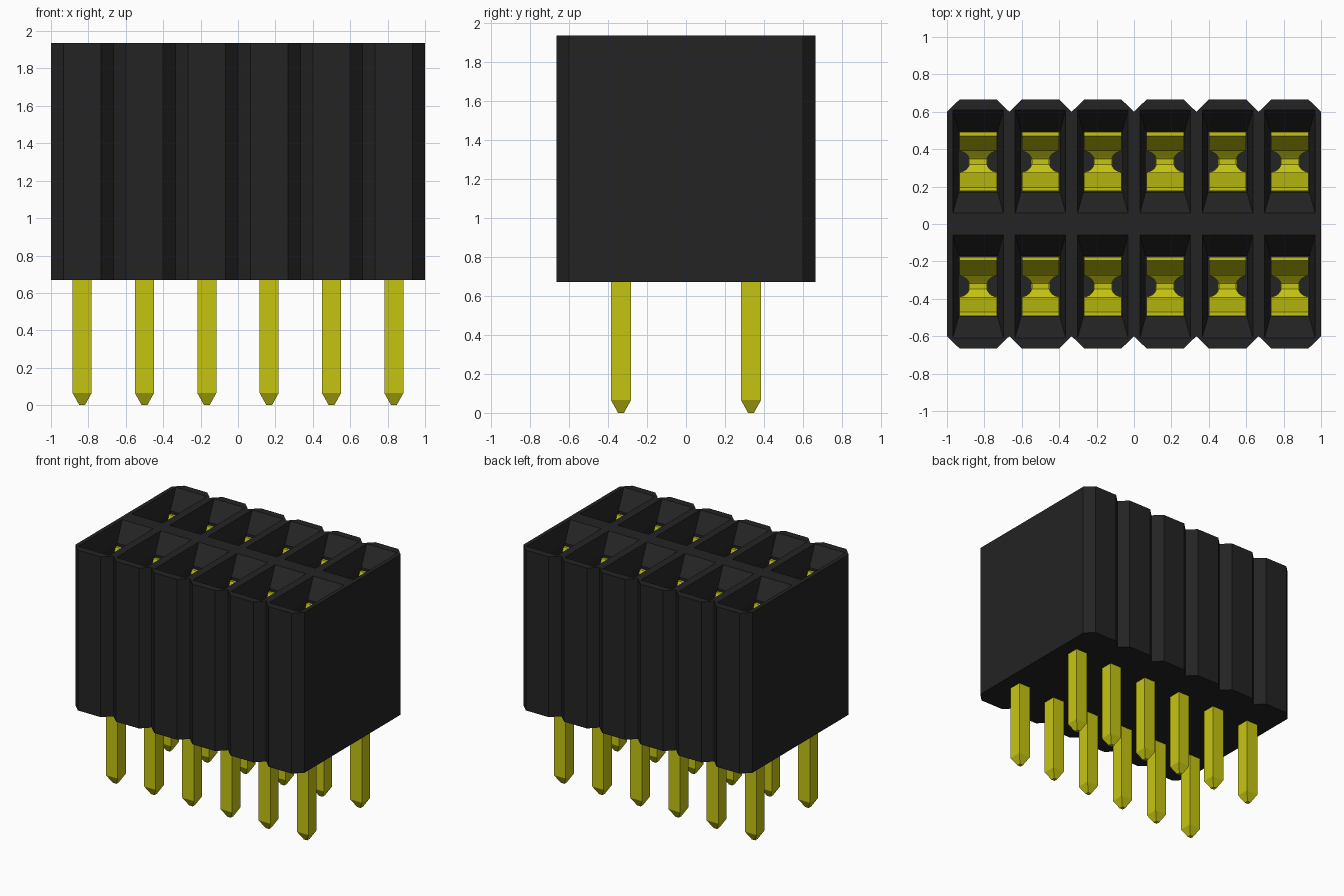
import bpy, bmesh, math

if "Cube" in bpy.data.objects:
    bpy.data.objects.remove(bpy.data.objects["Cube"], do_unlink=True)

PITCH = 1 / 3
COLS = [(i - 2.5) * PITCH for i in range(6)]
ROWS = {"front": -PITCH, "back": PITCH}
BOTTOM, TOP = 0.67, 1.935


def material(name, rgb):
    m = bpy.data.materials.new(name)
    m.use_nodes = True
    m.diffuse_color = (*rgb, 1)
    m.node_tree.nodes["Principled BSDF"].inputs["Base Color"].default_value = (*rgb, 1)
    return m


black = material("black plastic", (0.017, 0.017, 0.017))
yellow = material("yellow metal", (0.56, 0.56, 0.006))


def loft(bm, rings):
    """Skin a list of equal-length point rings and cap both ends."""
    loops = [[bm.verts.new(p) for p in ring] for ring in rings]
    for a, b in zip(loops, loops[1:]):
        for i in range(len(a)):
            j = (i + 1) % len(a)
            bm.faces.new((a[i], a[j], b[j], b[i]))
    bm.faces.new(loops[0][::-1])
    bm.faces.new(loops[-1])


def rect(cx, cy, hx, hy, z):
    return [(cx - hx, cy - hy, z), (cx + hx, cy - hy, z),
            (cx + hx, cy + hy, z), (cx - hx, cy + hy, z)]


def finish(bm, name, mat):
    bmesh.ops.recalc_face_normals(bm, faces=bm.faces)
    mesh = bpy.data.meshes.new(name)
    bm.to_mesh(mesh)
    bm.free()
    mesh.materials.append(mat)
    return mesh


def add(name, mesh, loc=(0, 0, 0)):
    ob = bpy.data.objects.new(name, mesh)
    ob.location = loc
    bpy.context.collection.objects.link(ob)
    return ob


# Housing: prism with V grooves between the columns
edge = [(-1, -0.60)]
for x in COLS:
    edge += [(x - 0.1, -0.665), (x + 0.1, -0.665), (x + PITCH / 2, -0.60)]
outline = edge + [(-x, -y) for x, y in edge]
bm = bmesh.new()
loft(bm, [[(x, y, z) for x, y in outline] for z in (BOTTOM, TOP)])
housing = add("housing", finish(bm, "housing", black))

# Sockets: a funnel leading into a straight slot
bm = bmesh.new()
for cy in ROWS.values():
    for cx in COLS:
        loft(bm, [rect(cx, cy, hx, hy, z) for hx, hy, z in (
            (0.104, 0.162, 0.84), (0.104, 0.162, 1.80),
            (0.135, 0.275, TOP), (0.135, 0.275, 2.05))])
cutter = add("socket_cutter", finish(bm, "socket_cutter", black))
cutter.hide_render = True
cut = housing.modifiers.new("sockets", "BOOLEAN")
cut.operation = "DIFFERENCE"
cut.solver = "EXACT"
cut.object = cutter
bpy.context.view_layer.objects.active = housing
bpy.ops.object.modifier_apply(modifier=cut.name)
bpy.data.objects.remove(cutter, do_unlink=True)

# Pin: square post with a tapered tip
bm = bmesh.new()
loft(bm, [rect(0, 0, h, h, z) for h, z in ((0.015, 0), (0.051, 0.065), (0.051, 0.92))])
pin_mesh = finish(bm, "pin", yellow)

# Contact: two spring leaves pinched towards each other
bm = bmesh.new()
leaf = [(0.158, 1.78), (0.138, 1.78), (0.057, 1.56), (0.09, 1.0),
        (0.11, 1.0), (0.08, 1.56)]
for side in (-1, 1):
    loft(bm, [[(x, side * y, z) for y, z in leaf] for x in (-0.10, 0.10)])

# Contact base: shallow valley with round notches at the waist
R = 0.055
steps = [-0.11] + [R * math.sin(math.radians(a)) for a in range(-90, 91, 15)] + [0.11]
rings = []
for y in steps:
    w = 0.10 - math.sqrt(max(0, R * R - y * y))
    z = 0.93 + 0.9 * max(0, abs(y) - 0.015)
    rings.append([(-w, y, z), (w, y, z), (w, y, z - 0.02), (-w, y, z - 0.02)])
loft(bm, rings)
contact_mesh = finish(bm, "contact", yellow)

for row, cy in ROWS.items():
    for i, cx in enumerate(COLS, 1):
        add(f"pin_{row}_{i}", pin_mesh, (cx, cy, 0))
        add(f"contact_{row}_{i}", contact_mesh, (cx, cy, 0))
